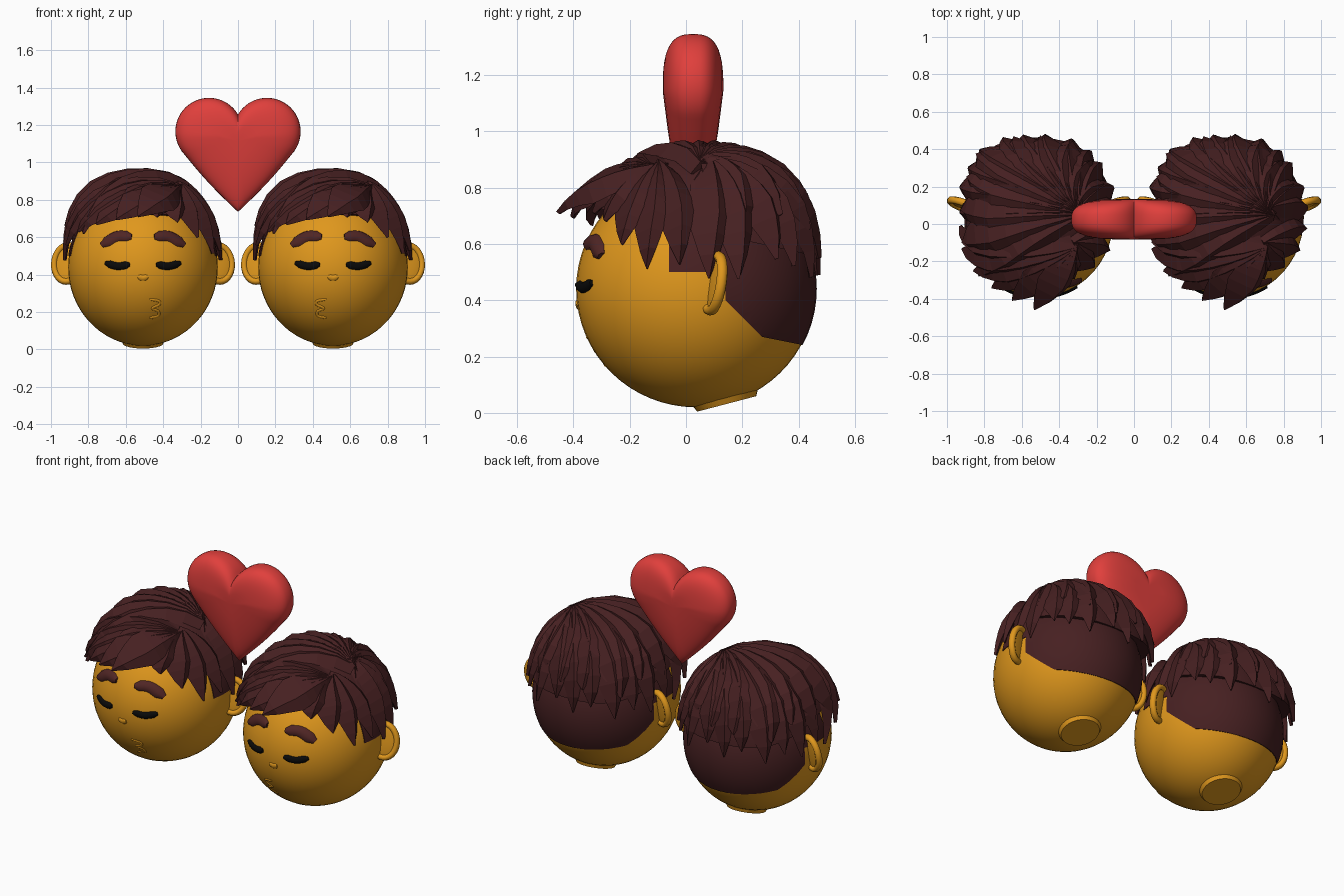
import bpy, bmesh, math, random
from mathutils import Vector, Matrix

if "Cube" in bpy.data.objects:
    bpy.data.objects.remove(bpy.data.objects["Cube"])

CENTER = Vector((0, 0.035, 0.44))
HEAD = (0.40, 0.425, 0.42)
HAIR = (0.418, 0.435, 0.495)


def material(name, rgb):
    m = bpy.data.materials.new(name)
    m.use_nodes = True
    m.diffuse_color = (*rgb, 1)
    m.node_tree.nodes["Principled BSDF"].inputs["Base Color"].default_value = (*rgb, 1)
    return m


SKIN = material("golden skin", (0.74, 0.31, 0.012))
BROWN = material("dark brown hair", (0.062, 0.0145, 0.0155))
BROW = material("brow brown", (0.08, 0.019, 0.018))
BLACK = material("lash black", (0.003, 0.003, 0.003))
RED = material("heart red", (0.75, 0.05, 0.045))


def finish(name, bm, mat, offset=(0, 0, 0), angle=None):
    bmesh.ops.recalc_face_normals(bm, faces=bm.faces)
    mesh = bpy.data.meshes.new(name)
    bm.to_mesh(mesh)
    bm.free()
    mesh.materials.append(mat)
    ob = bpy.data.objects.new(name, mesh)
    ob.location = offset
    bpy.context.collection.objects.link(ob)
    if angle:
        bpy.ops.object.select_all(action='DESELECT')
        ob.select_set(True)
        bpy.context.view_layer.objects.active = ob
        bpy.ops.object.shade_smooth_by_angle(angle=math.radians(angle))
    return ob


def surf(d, radii, p=2.0):
    """Point of a (super)ellipsoid in direction d, relative to its middle."""
    return d / sum(abs(c / r) ** p for c, r in zip(d, radii)) ** (1 / p)


def hair_surf(d):
    """Hair volume: fuller towards the back and the swept side."""
    return surf(d, HAIR, 2.3 + 0.3 * d.y - 0.35 * d.x)


def direction(az, el):
    a, e = math.radians(az), math.radians(el)
    return Vector((math.cos(e) * math.cos(a), math.cos(e) * math.sin(a), math.sin(e)))


def bridge(bm, rings):
    """Join closed rings of vertices and cap both ends."""
    n = len(rings[0])
    for a, b in zip(rings, rings[1:]):
        for i in range(n):
            j = (i + 1) % n
            bm.faces.new((a[i], a[j], b[j], b[i]))
    bm.faces.new(rings[0])
    bm.faces.new(rings[-1])


def shell(name, shape, planes, mat, at):
    """Rounded body, trimmed by planes given as (point, kept direction)."""
    bm = bmesh.new()
    bmesh.ops.create_uvsphere(bm, u_segments=48, v_segments=32, radius=1)
    for v in bm.verts:
        v.co = shape(v.co.normalized()) + CENTER
    for co, no in planes:
        bmesh.ops.bisect_plane(bm, geom=bm.verts[:] + bm.edges[:] + bm.faces[:],
                               plane_co=co, plane_no=no, clear_inner=True)
        bmesh.ops.holes_fill(bm, edges=[e for e in bm.edges if e.is_boundary], sides=0)
    finish(name, bm, mat, at, 35)


def lock(bm, start, mid, tip, lift, width, steps=8):
    """Tapered, ridged strand that curves over the hair volume."""
    rings = []
    for k in range(steps + 1):
        t = k / steps
        a, b = start.slerp(mid, t), mid.slerp(tip, t)
        d = a.slerp(b, t)
        side = d.cross(b - a).normalized()
        w = width * max(0.04, (0.45 + 0.9 * t) if t < 0.6 else 0.99 * ((1 - t) / 0.4) ** 0.7)
        grow = 1 + (lift - 1) * t ** 1.3
        ring = []
        for across, up in ((-1, -0.008), (0.4, 0.032), (1, -0.006), (0, -0.03)):
            q = (d + side * across * w / 0.45).normalized()
            up *= min(1, 0.3 + 2 * (1 - t))
            ring.append(bm.verts.new(hair_surf(q) * grow + q * up + CENTER))
        rings.append(ring)
    bridge(bm, rings)


def stroke(name, pts, width, depth, mat, at, flip=1):
    """Rounded ribbon that follows a path on the face."""
    pts = [Vector((x * flip, z)) for x, z in pts]
    ext = [2 * pts[0] - pts[1]] + pts + [2 * pts[-1] - pts[-2]]
    path = []
    for a, b, c, d in zip(ext, ext[1:], ext[2:], ext[3:]):
        for k in range(6):
            t = k / 6
            path.append(0.5 * (2 * b + (c - a) * t + (2 * a - 5 * b + 4 * c - d) * t ** 2
                               + (3 * b - a - 3 * c + d) * t ** 3))
    path.append(pts[-1])
    bm, rings = bmesh.new(), []
    last = len(path) - 1
    for i, q in enumerate(path):
        tan = (path[min(i + 1, last)] - path[max(i - 1, 0)]).normalized()
        w = width * min(1, 0.5 + 0.25 * min(i, last - i))
        ring = []
        for k in range(8):
            a = math.tau * k / 8
            x = q.x - tan.y * w * math.cos(a)
            z = q.y + tan.x * w * math.cos(a) - CENTER.z
            y = -HEAD[1] * math.sqrt(1 - (x / HEAD[0]) ** 2 - (z / HEAD[2]) ** 2)
            p = Vector((x, y, z))
            ring.append(bm.verts.new(p + p.normalized() * depth * math.sin(a) + CENTER))
        rings.append(ring)
    bridge(bm, rings)
    finish(name, bm, mat, at, 50)


def ear(name, side, at):
    bm = bmesh.new()
    place = (Matrix.Translation((side * 0.405, 0.10, 0.46))
             @ Matrix.Rotation(side * 0.35, 4, 'Z') @ Matrix.Rotation(-0.15, 4, 'X'))
    # thin bowl
    bmesh.ops.create_uvsphere(bm, u_segments=24, v_segments=12, radius=1,
                              matrix=place @ Matrix.Diagonal((0.075, 0.012, 0.10, 1)))
    # raised rim
    n, m = 28, 8
    grid = []
    for i in range(n):
        a = math.tau * i / n
        out = Vector((math.cos(a), 0, math.sin(a)))
        mid = Vector((0.074 * out.x, 0, 0.098 * out.z))
        grid.append([bm.verts.new(place @ (mid + out * 0.018 * math.cos(math.tau * j / m)
                     + Vector((0, 0.02 * math.sin(math.tau * j / m), 0)))) for j in range(m)])
    for i in range(n):
        for j in range(m):
            a, b, k = grid[i], grid[(i + 1) % n], (j + 1) % m
            bm.faces.new((a[j], b[j], b[k], a[k]))
    finish(name, bm, SKIN, at, 60)


def build_head(who, cx, flip):
    at = (cx, 0, 0)
    shell(who + "_head", lambda d: surf(d, HEAD), [], SKIN, at)
    # neck stub
    bm = bmesh.new()
    tilt = Matrix.Translation((0, 0.145, 0.032)) @ Matrix.Rotation(0.256, 4, 'X')
    bmesh.ops.create_cone(bm, cap_ends=True, segments=32, radius1=0.108, radius2=0.145,
                          depth=0.07, matrix=tilt @ Matrix.Translation((0, 0, 0.035)))
    finish(who + "_neck", bm, SKIN, at, 40)
    # close-cropped scalp, sideburns and hair cap
    close = lambda d: surf(d, HEAD) * 1.01
    shell(who + "_scalp", close, [((0, 0.14, 0.4), (0, 1, 0)), ((0, 0.14, 0.4), (0, 1, 1)),
                                  ((0, 0.27, 0.27), (0, 0.2, 1))], BROWN, at)
    shell(who + "_sideburns", close, [((0, -0.06, 0.5), (0, 1, 0)),
                                      ((0, 0, 0.5), (0, 0, 1))], BROWN, at)
    shell(who + "_hair_cap", lambda d: hair_surf(d) * 0.98,
          [((0, 0.035, 0.65), (0, 0.22, 1))], BROWN, at)
    # fringe locks swept sideways from the parting
    rng = random.Random(4)
    bm = bmesh.new()
    parting = direction(-38, 62)
    for az, el, lift, w in ((-93, 29, 1.24, 0.10), (-108, 29, 1.15, 0.11), (-124, 27, 1.08, 0.11),
                            (-141, 23, 1.04, 0.11), (-158, 15, 1.02, 0.10), (-174, 5, 1.0, 0.075)):
        lock(bm, parting, direction(az + 28, 52), direction(az, el), lift, w)
    for az, el, w in ((-78, 36, 0.09), (-60, 33, 0.09), (-42, 22, 0.09), (-25, 10, 0.08),
                      (-8, 12, 0.075)):
        lock(bm, parting, direction(az - 4, 50), direction(az, el), 1.01, w)
    # back locks fanned from the crown
    crown = direction(10, 62)
    for az in range(8, 182, 15):
        tip = direction(az + rng.uniform(-3, 3), 9 + rng.uniform(-5, 7))
        lock(bm, crown, direction(az, 52), tip, 1 + rng.uniform(-0.01, 0.02), 0.085)
    for az in range(22, 222, 22):
        tip = direction(az + rng.uniform(-4, 4), 27 + rng.uniform(-8, 8))
        lock(bm, crown, direction(az - 8, 66), tip, 1.03, 0.13)
    finish(who + "_hair_locks", bm, BROWN, at)
    # face
    for side, label in ((1, "left"), (-1, "right")):
        ear(f"{who}_{label}_ear", side, at)
        stroke(f"{who}_{label}_brow", [(0.06, 0.602), (0.14, 0.605), (0.22, 0.557)],
               0.027, 0.014, BROW, at, side)
        stroke(f"{who}_{label}_closed_eye", [(0.07, 0.455), (0.135, 0.445), (0.20, 0.462)],
               0.02, 0.012, BLACK, at, side)
    stroke(who + "_nose", [(-0.026, 0.39), (0, 0.382), (0.026, 0.39)], 0.015, 0.006, SKIN, at)
    stroke(who + "_puckered_mouth", [(0.035, 0.268), (0.085, 0.258), (0.085, 0.238), (0.05, 0.22),
                                     (0.082, 0.203), (0.08, 0.178), (0.035, 0.168)],
           0.007, 0.004, SKIN, at, flip)


def build_heart():
    cx, cz, r, tip = 0.155, 1.165, 0.18, 0.735
    notch = math.acos(-cx / r)
    reach = math.hypot(cx, cz - tip)
    low = math.atan2(tip - cz, -cx) + math.acos(r / reach)
    half = [(cx + r * math.cos(a), cz + r * math.sin(a))
            for a in (notch + (low - notch) * k / 28 for k in range(29))]
    x, z = half[-1]
    half += [(x * (1 - k / 8) + 0.012 * math.sin(math.pi * k / 8), z + (tip - z) * k / 8)
             for k in range(1, 9)]
    half[0], half[-1] = (0, half[0][1]), (0, tip)
    outline = half + [(-x, z) for x, z in half[-2:0:-1]]
    bm, rings, mid = bmesh.new(), [], 1.12
    for k in range(1, 24):
        a = math.pi * (k / 24 - 0.5)
        s = math.cos(a) ** 0.6
        y = 0.108 * math.copysign(abs(math.sin(a)) ** 0.72, a)
        ring = []
        for x, z in outline:
            h = mid + (z - mid) * s
            slim = 1 - 1.2 * max(0, 1.14 - h)
            ring.append(bm.verts.new((x * s, 0.025 + y * slim, h)))
        rings.append(ring)
    bridge(bm, rings)
    for ring in (rings[0], rings[-1]):
        face = next(f for f in bm.faces if len(f.verts) > 4 and ring[0] in f.verts)
        bmesh.ops.poke(bm, faces=[face])
    finish("heart", bm, RED, angle=60)


build_head("left", 0.508, -1)
build_head("right", -0.508, 1)
build_heart()
